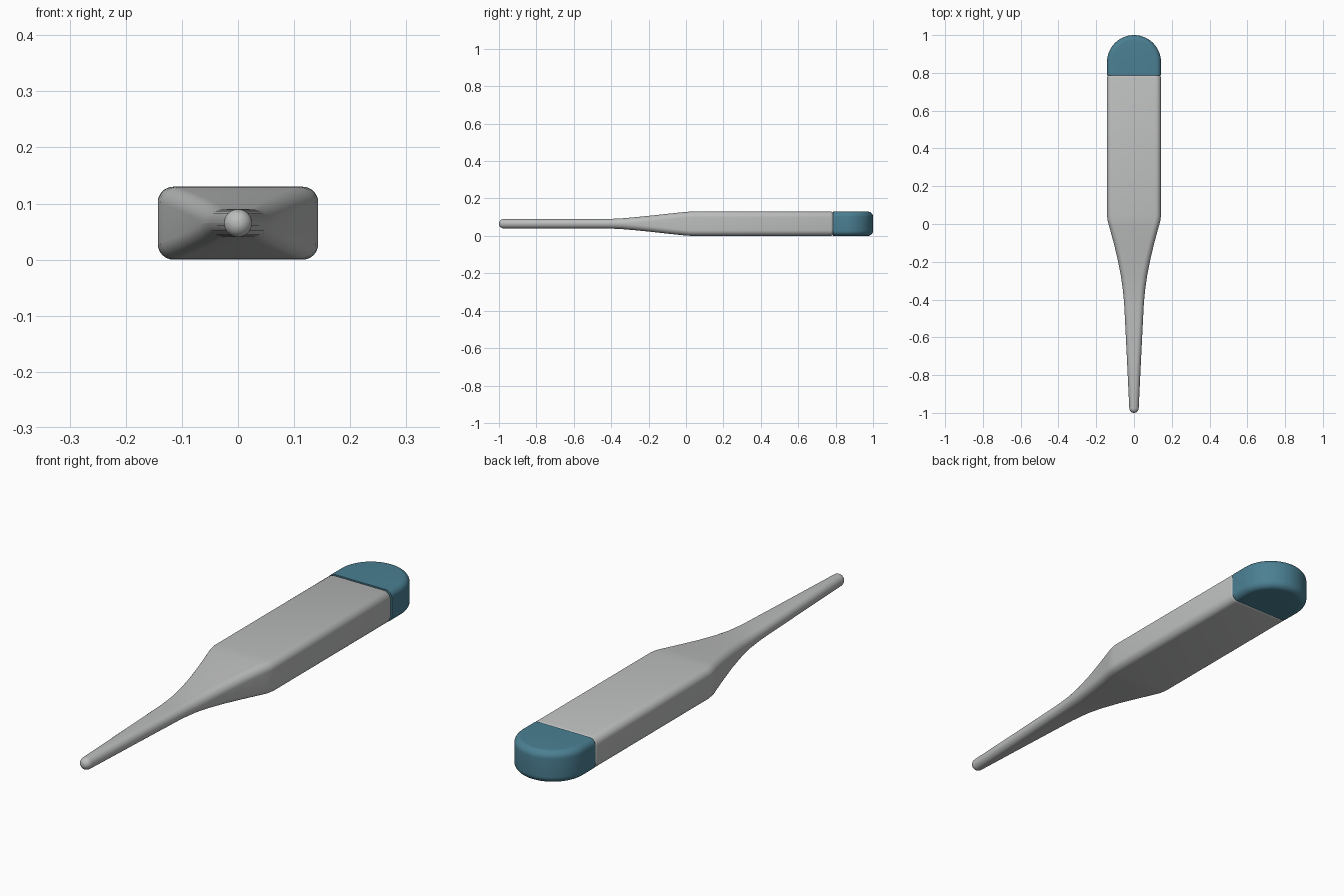
import bpy, bmesh, math

if "Cube" in bpy.data.objects:
    bpy.data.objects.remove(bpy.data.objects["Cube"])

ZC = 0.065      # height of the long axis
W = 0.143       # half width of the body


def material(name, rgb):
    m = bpy.data.materials.new(name)
    m.diffuse_color = (*rgb, 1)
    m.use_nodes = True
    m.node_tree.nodes["Principled BSDF"].inputs["Base Color"].default_value = m.diffuse_color
    return m


def loft(name, rings, mat):
    """Skin a list of closed rings and close both ends."""
    bm = bmesh.new()
    loops = [[bm.verts.new(p) for p in ring] for ring in rings]
    n = len(loops[0])
    for a, b in zip(loops, loops[1:]):
        for i in range(n):
            j = (i + 1) % n
            bm.faces.new((a[i], a[j], b[j], b[i]))
    bm.faces.new(loops[0])
    bm.faces.new(loops[-1])
    bmesh.ops.recalc_face_normals(bm, faces=bm.faces)
    me = bpy.data.meshes.new(name)
    bm.to_mesh(me)
    bm.free()
    me.materials.append(mat)
    ob = bpy.data.objects.new(name, me)
    bpy.context.collection.objects.link(ob)
    bpy.ops.object.select_all(action='DESELECT')
    ob.select_set(True)
    bpy.context.view_layer.objects.active = ob
    bpy.ops.object.shade_smooth_by_angle(angle=math.radians(30))
    return ob


def section(y, hw, hh, r=0.03, seg=8):
    """Rounded rectangle across the long axis."""
    r = min(r, hh, hw)
    pts = []
    for k, (sx, sz) in enumerate(((1, 1), (-1, 1), (-1, -1), (1, -1))):
        for i in range(seg + 1):
            a = math.pi / 2 * (k + i / seg)
            pts.append((sx * (hw - r) + r * math.cos(a), y,
                        ZC + sz * (hh - r) + r * math.sin(a)))
    return pts


def d_outline(inset, z, seg=40):
    """D-shaped outline seen from above: flat at the seam, round at the back."""
    r = W - inset
    pts = [(r, 0.787, z)]
    for i in range(seg + 1):
        a = math.pi * i / seg
        pts.append((r * math.cos(a), 0.857 + r * math.sin(a), z))
    return pts + [(-r, 0.787, z)]


grey = material("light grey plastic", (0.50, 0.51, 0.505))
blue = material("teal blue plastic", (0.07, 0.215, 0.29))

# Body, tapering neck and probe with a rounded tip
rings = []
for i in range(1, 9):
    a = math.pi / 2 * i / 8
    rr = 0.025 * math.sin(a)
    rings.append(section(-0.975 - 0.025 * math.cos(a), rr, rr))
profile = [(-0.70, 0.038, 0.025), (-0.44, 0.051, 0.025), (-0.40, 0.054, 0.026),
           (-0.34, 0.060, 0.029), (-0.27, 0.070, 0.035), (-0.18, 0.088, 0.044),
           (-0.09, 0.110, 0.054), (-0.01, 0.132, 0.0622), (0.015, 0.139, 0.0642),
           (0.045, W, 0.065), (0.775, W, 0.065), (0.781, 0.141, 0.063),
           (0.787, 0.136, 0.058)]
rings += [section(*p) for p in profile]
loft("body_and_probe", rings, grey)

# Rounded end cap with softened top and bottom edges
R, N = 0.028, 8
cap = []
for side in (-1, 1):
    for i in range(N + 1):
        a = math.pi / 2 * (i / N if side > 0 else 1 - i / N)
        cap.append(d_outline(R * (1 - math.cos(a)),
                             ZC + side * (0.065 - R + R * math.sin(a))))
loft("end_cap", cap, blue)
